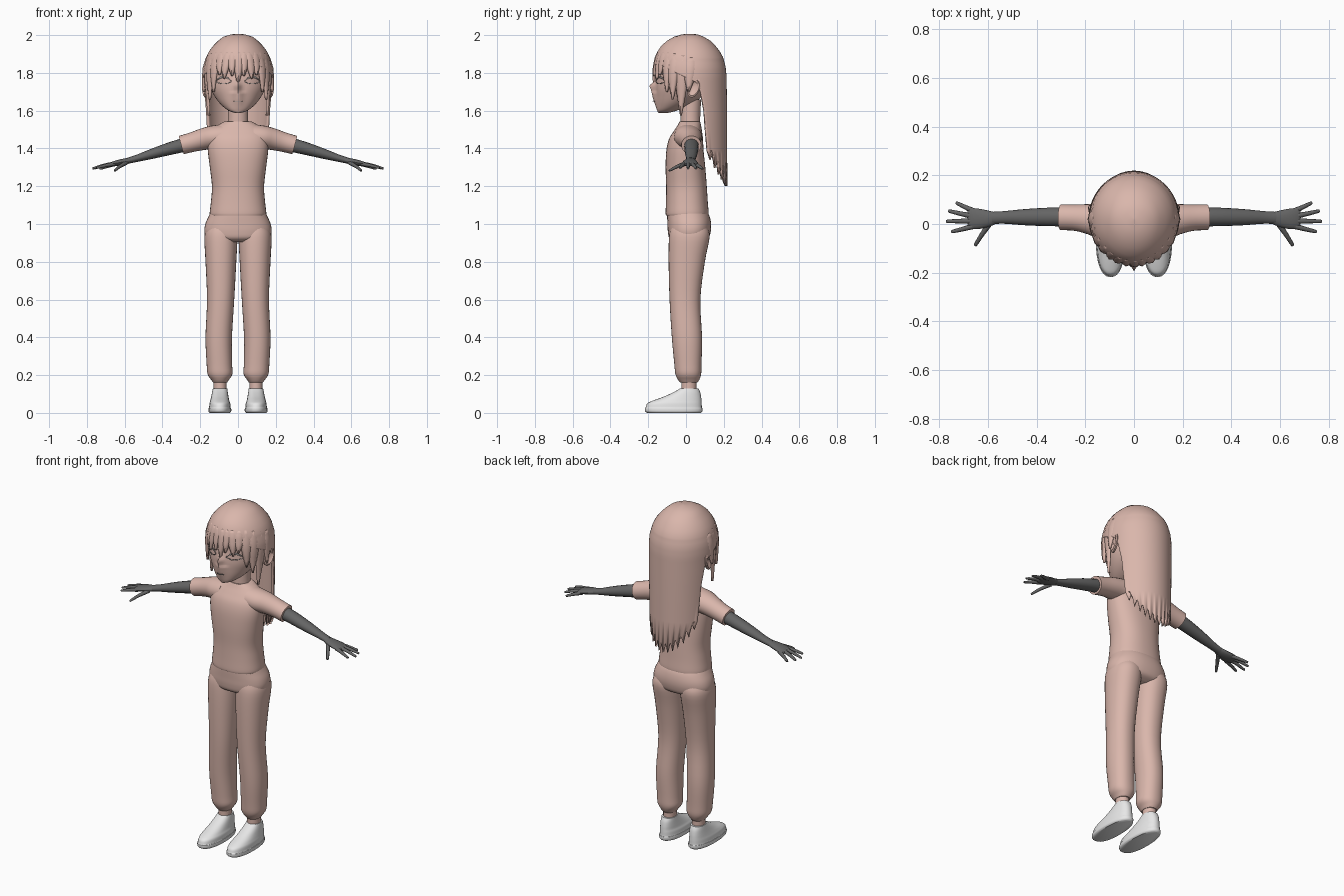
import bpy, bmesh, math
from mathutils import Vector

if "Cube" in bpy.data.objects:
    bpy.data.objects.remove(bpy.data.objects["Cube"])


def material(name, col):
    m = bpy.data.materials.new(name)
    m.diffuse_color = (*col, 1)
    m.use_nodes = True
    m.node_tree.nodes["Principled BSDF"].inputs["Base Color"].default_value = m.diffuse_color
    return m


PINK = material("soft_pink", (0.70, 0.47, 0.41))
GREY = material("dark_grey", (0.13, 0.13, 0.13))
WHITE = material("shoe_white", (0.80, 0.80, 0.80))
EYE = material("eye_grey", (0.30, 0.27, 0.26))


def make(name, rows, mat, closed=True, thick=0):
    """Skin rows of points into a tube (closed, capped) or an open sheet."""
    bm = bmesh.new()
    vs = [[bm.verts.new(p) for p in r] for r in rows]
    n = len(rows[0])
    for a, b in zip(vs, vs[1:]):
        for i in range(n if closed else n - 1):
            j = (i + 1) % n
            bm.faces.new((a[i], a[j], b[j], b[i]))
    if closed:
        bm.faces.new(vs[0])
        bm.faces.new(vs[-1])
    bmesh.ops.remove_doubles(bm, verts=bm.verts, dist=1e-5)
    bmesh.ops.recalc_face_normals(bm, faces=bm.faces)
    me = bpy.data.meshes.new(name)
    bm.to_mesh(me)
    bm.free()
    me.materials.append(mat)
    ob = bpy.data.objects.new(name, me)
    bpy.context.collection.objects.link(ob)
    if thick:
        mod = ob.modifiers.new("thickness", 'SOLIDIFY')
        mod.thickness, mod.offset = thick, 0
    return ob


def dense(rows, k=4):
    """Smoothly interpolate between key rows."""
    out = []
    for i in range(len(rows) - 1):
        p = [rows[max(i - 1, 0)], rows[i], rows[i + 1], rows[min(i + 2, len(rows) - 1)]]
        for s in range(k):
            t = s / k
            out.append([0.5 * (2 * b + (c - a) * t + (2 * a - 5 * b + 4 * c - d) * t * t
                               + (3 * b - a - 3 * c + d) * t ** 3) for a, b, c, d in zip(*p)])
    return out + [list(rows[-1])]


def lookup(table, z):
    """Linear lookup by the first column, in either order."""
    t = sorted(table)
    z = min(max(z, t[0][0]), t[-1][0])
    for a, b in zip(t, t[1:]):
        if z <= b[0]:
            f = (z - a[0]) / max(b[0] - a[0], 1e-9)
            return [p + (q - p) * f for p, q in zip(a[1:], b[1:])]


def loft(name, keys, mat, n=32, power=2.0, shape=None, k=4):
    """Vertical loft; key = z, x min, x max, y front, y back."""
    rows = []
    for z, x0, x1, y0, y1 in dense(keys, k):
        ring = []
        for i in range(n):
            a = 2 * math.pi * i / n
            c, s = math.cos(a), math.sin(a)
            e = 2 / power
            x = (x0 + x1) / 2 + (x1 - x0) / 2 * math.copysign(abs(c) ** e, c)
            y = (y0 + y1) / 2 + (y1 - y0) / 2 * math.copysign(abs(s) ** e, s)
            ring.append((x, y - (shape(x, z) if shape and s < 0 else 0), z))
        rows.append(ring)
    return make(name, rows, mat)


def sym(keys):
    return [(z, -w, w, f, b) for z, w, f, b in keys]


def tube(name, keys, mat, n=16, side=1, k=3):
    """Loft along a path; key = x, y, z, horizontal radius, vertical radius."""
    d = dense(keys, k)
    rows = []
    for i, (x, y, z, rh, rv) in enumerate(d):
        t = (Vector(d[min(i + 1, len(d) - 1)][:3]) - Vector(d[max(i - 1, 0)][:3])).normalized()
        u = Vector((0, 0, 1)).cross(t).normalized()
        v = t.cross(u)
        ring = []
        for j in range(n):
            a = 2 * math.pi * j / n
            p = Vector((x, y, z)) + u * rh * math.cos(a) + v * rv * math.sin(a)
            ring.append((p.x * side, p.y, p.z))
        rows.append(ring)
    return make(name, rows, mat)


# Head with a pointed nose ridge
HEAD = [(1.587, .012, -.145, -.10), (1.60, .05, -.152, -.05), (1.63, .088, -.155, .02),
        (1.67, .12, -.158, .08), (1.72, .145, -.16, .12), (1.78, .155, -.155, .15),
        (1.85, .15, -.145, .16), (1.92, .12, -.105, .13), (1.965, .05, -.04, .06)]


def nose(x, z):
    ridge = lookup([(1.60, 0), (1.66, .016), (1.715, .026), (1.733, .036), (1.75, .016), (1.79, 0)], z)[0]
    width = .014 if z > 1.70 else .025
    return ridge * math.exp(-(x / width) ** 2)


def face_y(x, z):
    w, f, b = lookup(dense(HEAD), z)
    return (f + b) / 2 - (b - f) / 2 * math.sqrt(max(0, 1 - (x / w) ** 2)) - nose(x, z)


loft("head", sym(HEAD), PINK, n=64, shape=nose, k=6)
loft("neck", sym([(1.48, .06, -.03, .08), (1.55, .054, -.03, .075), (1.66, .055, -.03, .08)]), PINK)

# Shirt body, hips
loft("shirt_body", sym([(1.045, .147, -.106, .118), (1.06, .150, -.108, .12), (1.12, .143, -.106, .115),
                        (1.2, .138, -.105, .11), (1.3, .149, -.108, .102), (1.39, .160, -.104, .093),
                        (1.45, .160, -.09, .09), (1.49, .145, -.066, .085), (1.52, .112, -.046, .08),
                        (1.542, .073, -.034, .075)]), PINK, n=40, power=2.3)
loft("trouser_hips", sym([(0.905, .12, -.06, .08), (0.925, .165, -.088, .118), (0.96, .178, -.096, .131),
                          (1.0, .173, -.098, .133), (1.04, .156, -.1, .125), (1.07, .143, -.1, .11)]),
     PINK, n=40, power=2.3)


def strip(name, pts, mat):
    """Thin plate on the face; point = x, low z, high z."""
    rows = [[(x, face_y(x, z) - .005, z) for z in (lo, (lo + hi) / 2, hi)] for x, lo, hi in pts]
    return make(name, rows, mat, closed=False, thick=.003)


for s, tag in ((-1, "left"), (1, "right")):
    # Trouser leg, ankle, shoe
    leg = [(0.16, .058, .132, -.03, .06), (0.175, .048, .142, -.042, .07), (0.205, .03, .161, -.056, .08),
           (0.26, .031, .166, -.062, .082), (0.4, .032, .172, -.075, .085), (0.6, .02, .164, -.087, .076),
           (0.8, .009, .172, -.092, .1), (0.93, .003, .178, -.09, .125), (0.98, .01, .165, -.08, .115)]
    ankle = [(0.08, .06, .13, -.025, .055), (0.2, .06, .13, -.025, .055)]
    shoe = [(0.0, .042, .150, -.205, .078), (0.008, .036, .156, -.216, .086), (0.024, .036, .156, -.218, .087),
            (0.028, .039, .153, -.214, .084), (0.05, .041, .151, -.205, .083), (0.065, .046, .147, -.175, .082),
            (0.085, .050, .142, -.12, .08), (0.11, .054, .137, -.065, .075), (0.13, .057, .133, -.03, .066)]
    for nm, keys, mat, pw in (("trouser_leg", leg, PINK, 2.2), ("ankle", ankle, PINK, 2),
                              ("shoe", shoe, WHITE, 2.3)):
        loft(f"{tag}_{nm}", [(z, min(a * s, b * s), max(a * s, b * s), f, g) for z, a, b, f, g in keys],
             mat, power=pw)
    # Sleeve and bare arm
    tube(f"{tag}_sleeve", [(.08, .01, 1.462, .075, .066), (.13, .012, 1.459, .074, .062),
                           (.18, .02, 1.450, .063, .058), (.24, .026, 1.434, .054, .052),
                           (.30, .028, 1.418, .053, .050)], PINK, n=24, side=s)
    tube(f"{tag}_arm", [(.26, .029, 1.425, .038, .038), (.35, .029, 1.402, .038, .034),
                        (.45, .028, 1.373, .033, .027), (.53, .027, 1.349, .026, .019),
                        (.58, .025, 1.336, .025, .016)], GREY, side=s)
    # Hand
    tube(f"{tag}_palm", [(.565, .025, 1.339, .023, .014), (.60, .022, 1.331, .034, .016),
                         (.64, .021, 1.323, .042, .015), (.67, .022, 1.317, .041, .011),
                         (.682, .022, 1.315, .032, .006)], GREY, side=s)
    fingers = {"thumb": ((.59, .005, 1.325), (.625, -.045, 1.305), (.65, -.085, 1.284)),
               "index_finger": ((.655, -.008, 1.318), (.70, -.02, 1.310), (.745, -.031, 1.298)),
               "middle_finger": ((.66, .012, 1.319), (.71, .012, 1.311), (.766, .011, 1.295)),
               "ring_finger": ((.66, .032, 1.318), (.71, .042, 1.310), (.757, .053, 1.295)),
               "little_finger": ((.65, .05, 1.317), (.69, .068, 1.306), (.727, .086, 1.293))}
    for nm, (a, b, c) in fingers.items():
        end = Vector(c) + (Vector(c) - Vector(b)).normalized() * .003
        tube(f"{tag}_{nm}", [(*a, .012, .011), (*b, .0095, .009), (*c, .007, .006), (*end, .003, .003)],
             GREY, n=10, side=s)
    # Ear: shallow bowl leaning outwards
    ear = []
    for r, out in ((1.0, .0), (1.05, .012), (.85, .018), (.55, .008), (.1, .006)):
        ear.append([(s * (.156 + out + .008 * math.cos(a) * r + .008),
                     .042 + .032 * r * math.cos(a) + .012 * r * math.sin(a),
                     1.722 + .05 * r * math.sin(a)) for a in (2 * math.pi * i / 20 for i in range(20))])
    make(f"{tag}_ear", ear, PINK)
    # Eye: curved lid line with a thin lower line
    xs = [.034 + .084 * i / 10 for i in range(11)]
    arc = [math.sin(math.pi * i / 10) for i in range(11)]
    strip(f"{tag}_upper_lid", [(s * x, 1.756 + .018 * a, 1.759 + .025 * a) for x, a in zip(xs, arc)], EYE)
    strip(f"{tag}_lower_lid", [(s * x, 1.752 - .012 * a, 1.755 - .011 * a) for x, a in zip(xs, arc)], EYE)
strip("mouth", [(x, 1.648, 1.651) for x in (-.022, -.011, 0, .011, .022)], EYE)

# Hair surface; row = z, half width, front y, back y
HAIR = [(2.0, 0, .019, .021), (1.997, .035, -.02, .06), (1.985, .075, -.06, .09), (1.965, .1, -.095, .125),
        (1.94, .125, -.125, .15), (1.91, .148, -.145, .173), (1.88, .162, -.156, .19),
        (1.83, .176, -.165, .203), (1.78, .18, -.167, .208), (1.6, .177, -.15, .21), (1.2, .168, -.12, .212)]
SPREAD = [(2.0, 180), (1.87, 180), (1.83, 135), (1.79, 105), (1.75, 80), (1.7, 73), (1.6, 67),
          (1.4, 62), (1.2, 50)]


def hair_point(phi, z, k=1.0):
    """Point on the hair; phi in degrees from the back."""
    w, f, b = lookup(HAIR, z)
    c = math.cos(math.radians(phi))
    y = .02 + c * ((b - .02) if c > 0 else (.02 - f)) * k
    return (w * math.sin(math.radians(phi)) * k, y, z)


# Cap and long back hair with a ragged hem
N = 48
rows = []
for z in (2.0, 1.997, 1.985, 1.965, 1.94, 1.91, 1.88, 1.87, 1.85, 1.83, 1.81, 1.79, 1.77, 1.75, 1.7,
          1.6, 1.5, 1.39):
    half = lookup(SPREAD, z)[0]
    rows.append([hair_point(half * (2 * i / N - 1), z) for i in range(N + 1)])
hem = []
for i in range(N + 1):
    u = 2 * i / N - 1
    z = 1.20 + .14 * u * u + (0, .035, .06, .03)[i % 4]
    hem.append(hair_point(56 * u, z))
make("back_hair", rows + [hem], PINK, closed=False, thick=.014)


def lock(name, p0, p1, z0, z1, half, pinch=0.0):
    """Pointed ridged strand; angles in degrees from the front."""
    rows = []
    for i in range(11):
        t = i / 10
        phi, z = 180 - (p0 + (p1 - p0) * t), z0 + (z1 - z0) * t
        h = half * (1 - t ** 2) + .3
        k = 1.0 - pinch * t + .012 * min(1, 4 * t)
        rows.append([hair_point(phi + o * h, z, k + e) for o, e in
                     ((-1, -.03), (-.5, .01), (0, .025), (.5, .01), (1, -.03))])
    make(name, rows, PINK, closed=False, thick=.008)


# Fringe, mirrored side strands, long strands before the ears
lock("fringe_middle", 2, 0, 1.91, 1.745, 9)
for s, tag in ((-1, "left"), (1, "right")):
    for j, (a, b, z0, z1, h, pin) in enumerate(((12, 10, 1.91, 1.785, 9, 0), (22, 24, 1.91, 1.77, 10, 0),
                                                (36, 33, 1.91, 1.79, 11, 0), (48, 47, 1.91, 1.70, 11, .02),
                                                (62, 58, 1.90, 1.66, 12, .03), (78, 72, 1.89, 1.575, 13, .1),
                                                (92, 88, 1.88, 1.70, 12, 0))):
        lock(f"{tag}_strand_{j + 1}", s * a, s * b, z0, z1, h, pin)

# Smooth shading with sharp edges kept
bpy.ops.object.select_all(action='SELECT')
bpy.context.view_layer.objects.active = bpy.data.objects["head"]
bpy.ops.object.shade_smooth_by_angle(angle=math.radians(45))
